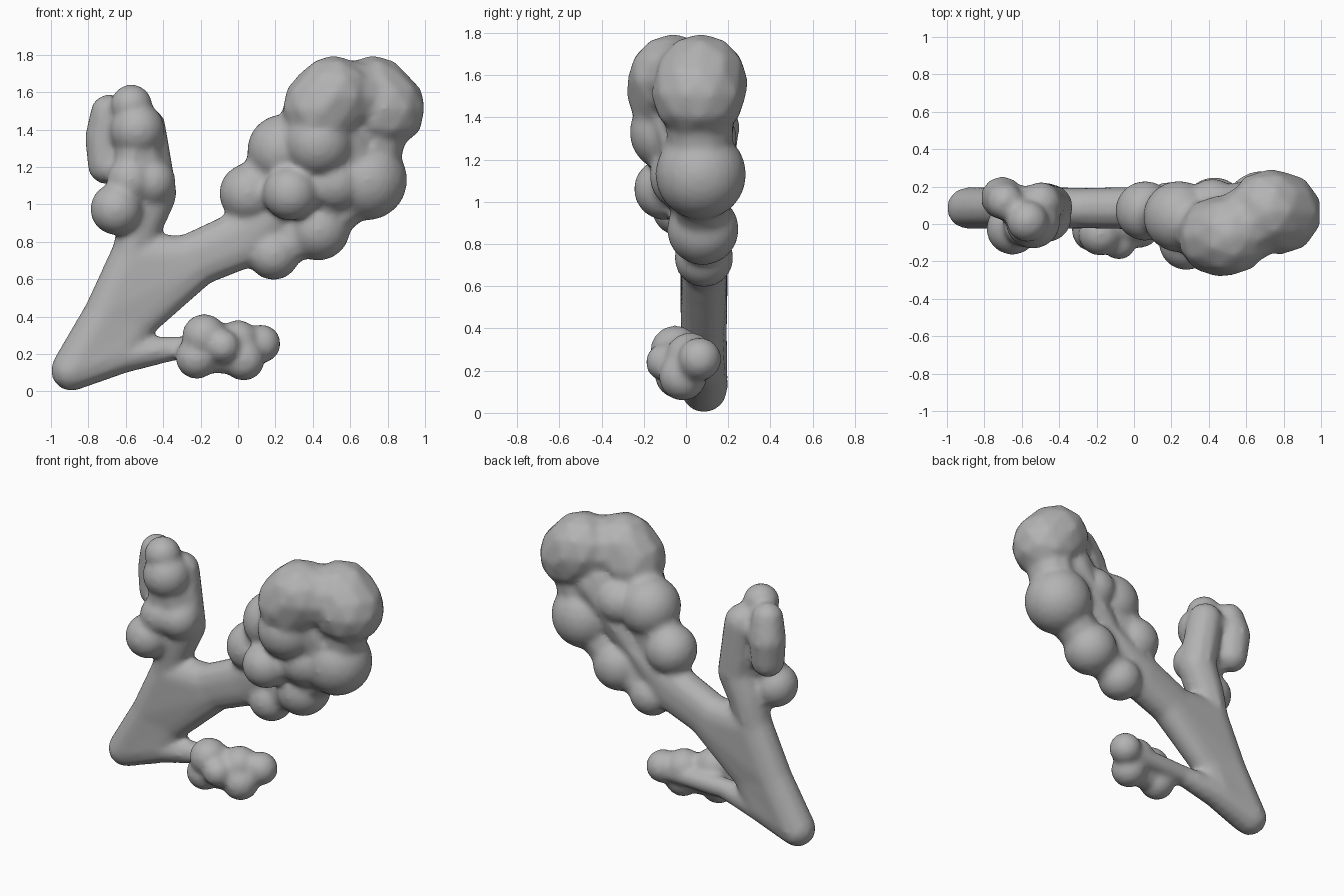
import bpy, bmesh
from mathutils import Vector, Matrix

cube = bpy.data.objects.get("Cube")
if cube:
    bpy.data.objects.remove(cube, do_unlink=True)

# One plain grey for the whole plant
grey = bpy.data.materials.new("plain_grey")
grey.use_nodes = True
grey.diffuse_color = (0.45, 0.45, 0.45, 1)
grey.node_tree.nodes["Principled BSDF"].inputs["Base Color"].default_value = (0.45, 0.45, 0.45, 1)

skin = bmesh.new()


def add_ball(bm, ball, detail):
    """A ball given as x, y, z, radius."""
    bmesh.ops.create_icosphere(bm, subdivisions=detail, radius=ball[3] * 1.02,
                               matrix=Matrix.Translation(Vector(ball[:3])))


def add_hull(balls):
    """A skin stretched tightly round a group of balls."""
    part = bmesh.new()
    for ball in balls:
        add_ball(part, ball, 2)
    result = bmesh.ops.convex_hull(part, input=part.verts)
    loose = {g for g in result["geom_interior"] if isinstance(g, bmesh.types.BMVert)}
    bmesh.ops.delete(part, geom=list(loose), context="VERTS")
    mesh = bpy.data.meshes.new("hull")
    part.to_mesh(mesh)
    part.free()
    skin.from_mesh(mesh)
    bpy.data.meshes.remove(mesh)


def slim(ball):
    """A thinner copy of a ball, used for the web between neighbours."""
    return (*ball[:3], ball[3] * 0.72)


def add_part(hulls, balls=(), webs=()):
    """Add hulls, balls and the webs between balls to the skin."""
    for group in hulls:
        add_hull(group)
    for ball in balls:
        add_ball(skin, ball, 3)
    for web in webs:
        add_hull([slim(ball) for ball in web])


# Forked stem: foot, flat web at the fork, deep limb, upright stalk and twig
foot = (-0.89, 0.085, 0.112, 0.112)
bend = (-0.72, 0.085, 0.41, 0.108)
crotch = (-0.53, 0.085, 0.36, 0.09)
fork = (-0.57, 0.085, 0.73, 0.11)
limb_start = [(-0.20, 0.085, 0.67, 0.105), (-0.28, 0.085, 0.73, 0.105)]
limb_mid = [(0.04, 0.085, 0.77, 0.11), (-0.01, 0.085, 0.85, 0.11)]
limb_end = (0.30, 0.07, 1.02, 0.11)
stalk = (-0.52, 0.085, 0.90, 0.12)
twig_root = (-0.62, 0.085, 0.19, 0.095)
twig_mid = (-0.34, 0.07, 0.23, 0.065)
twig_end = (0.08, 0.08, 0.24, 0.06)
add_part([
    [foot, bend, crotch], [bend, fork, crotch, *limb_start],
    [*limb_start, *limb_mid], [*limb_mid, limb_end], [fork, stalk],
    [foot, crotch, twig_root], [twig_root, twig_mid], [twig_mid, twig_end],
])

# Large cluster at the end of the limb
crown_left = [(0.45, -0.065, 1.51, 0.215), (0.51, -0.06, 1.58, 0.215)]
crown_right = [(0.78, 0.06, 1.51, 0.222), (0.72, 0.07, 1.575, 0.22)]
cheek = (0.69, 0.07, 1.13, 0.212)
under = (0.43, 0.08, 0.87, 0.168)
heel = (0.19, 0.085, 0.735, 0.138)
nose = (0.28, -0.10, 1.06, 0.145)
shoulder = (0.24, 0.04, 1.29, 0.188)
elbow = (0.06, 0.07, 1.06, 0.158)
brow = (0.43, -0.08, 1.33, 0.185)
rear = (0.42, 0.10, 1.30, 0.14)
middle = (0.52, -0.01, 1.12, 0.16)
add_part([
    crown_left, crown_right,
    [(0.54, -0.04, 1.57, 0.20), (0.70, 0.05, 1.57, 0.20)],
    [(0.60, 0.05, 1.38, 0.18), limb_end],
], [cheek, under, heel, nose, shoulder, elbow, brow, rear, middle], [
    [elbow, limb_mid[1]], [elbow, shoulder], [shoulder, crown_left[0]],
    [heel, under], [under, cheek], [cheek, crown_right[0]],
    [nose, middle], [heel, limb_mid[0]], [under, middle, limb_end],
    [elbow, shoulder, limb_end], [heel, under, limb_end],
    [middle, cheek, crown_left[0]],
])

# Upright cluster on the stalk
column_low = (-0.45, 0.09, 1.06, 0.125)
column_top = (-0.50, 0.11, 1.41, 0.115)
back_low = (-0.70, 0.13, 1.21, 0.105)
back_mid = (-0.705, 0.14, 1.36, 0.115)
back_top = (-0.69, 0.12, 1.49, 0.10)
side_bud = (-0.65, -0.025, 0.975, 0.138)
front_bud = (-0.575, 0.0, 1.13, 0.125)
right_bud = (-0.465, 0.035, 1.12, 0.13)
high_bud = (-0.54, 0.015, 1.40, 0.145)
tip_bud = (-0.57, 0.015, 1.53, 0.11)
add_part([
    [stalk, column_low], [column_low, column_top],
    [back_low, back_mid, back_top],
    [(-0.60, 0.08, 1.20, 0.09), (-0.58, 0.08, 1.45, 0.09)],
], [side_bud, front_bud, right_bud, high_bud, tip_bud], [
    [side_bud, stalk], [side_bud, front_bud], [front_bud, high_bud],
    [high_bud, tip_bud], [tip_bud, back_top], [back_mid, column_top],
    [right_bud, high_bud],
])

# Small cluster hanging from the twig
top_bud = (-0.18, -0.05, 0.295, 0.118)
low_bud = (-0.22, -0.035, 0.18, 0.112)
face_bud = (-0.08, -0.10, 0.24, 0.09)
mid_bud = (0.0, 0.02, 0.265, 0.115)
drop_bud = (0.03, -0.015, 0.17, 0.112)
end_bud = (0.125, 0.065, 0.255, 0.102)
add_part([], [top_bud, low_bud, face_bud, mid_bud, drop_bud, end_bud], [
    [top_bud, low_bud, face_bud], [top_bud, mid_bud], [low_bud, drop_bud],
    [face_bud, mid_bud, drop_bud], [mid_bud, end_bud], [drop_bud, end_bud],
])

# Fuse everything into one soft, continuous skin
mesh = bpy.data.meshes.new("budding_branch")
skin.to_mesh(mesh)
skin.free()
mesh.materials.append(grey)
branch = bpy.data.objects.new("budding_branch", mesh)
bpy.context.collection.objects.link(branch)
remesh = branch.modifiers.new("Fuse", "REMESH")
remesh.mode = "VOXEL"
remesh.voxel_size = 0.018
remesh.use_smooth_shade = True
soften = branch.modifiers.new("Soften", "SMOOTH")
soften.factor = 0.5
soften.iterations = 8
